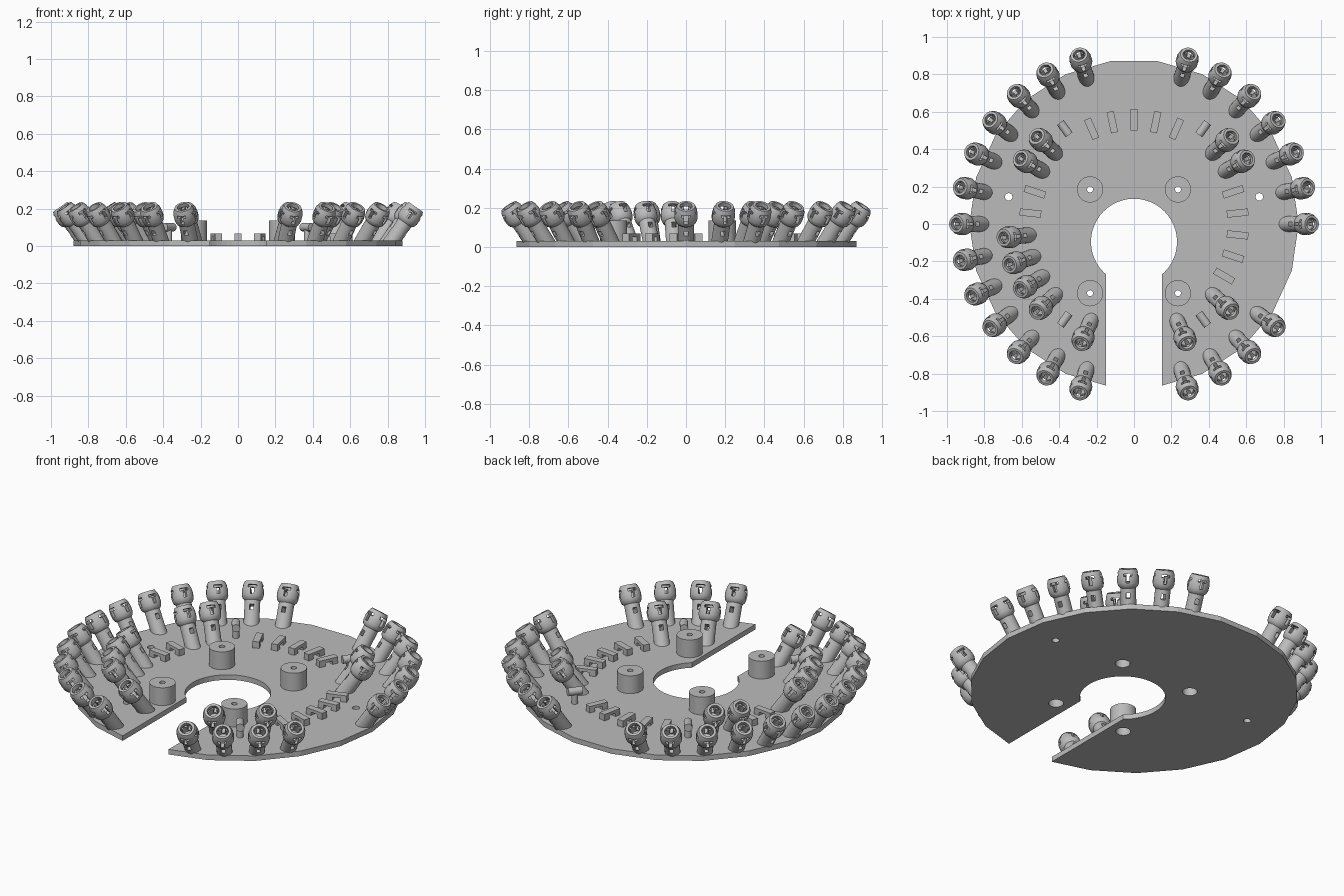
import bpy, bmesh, math
from mathutils import Matrix, Vector

if "Cube" in bpy.data.objects:
    bpy.data.objects.remove(bpy.data.objects["Cube"], do_unlink=True)

GREY = (0.5, 0.5, 0.5, 1)
grey = bpy.data.materials.new("mid grey")
grey.use_nodes = True
grey.diffuse_color = GREY
grey.node_tree.nodes["Principled BSDF"].inputs["Base Color"].default_value = GREY

THICK = 0.03
TILT = math.radians(35)


def add_object(name, bm=None, mesh=None):
    if mesh is None:
        bmesh.ops.recalc_face_normals(bm, faces=bm.faces)
        mesh = bpy.data.meshes.new(name)
        bm.to_mesh(mesh)
        bm.free()
        mesh.materials.append(grey)
    ob = bpy.data.objects.new(name, mesh)
    bpy.context.collection.objects.link(ob)
    return ob


def cylinder(bm, r, z0, z1, x=0, y=0, seg=32, turn=Matrix()):
    at = Matrix.Translation((x, y, (z0 + z1) / 2)) @ turn
    bmesh.ops.create_cone(bm, cap_ends=True, segments=seg, radius1=r, radius2=r,
                          depth=z1 - z0, matrix=at)


def box(bm, size, centre):
    bmesh.ops.create_cube(bm, size=1, matrix=Matrix.Translation(centre) @ Matrix.Diagonal((*size, 1)))


def cut(ob, builders):
    """Subtract each built shape, then bake the result."""
    cutters = []
    for build in builders:
        bm = bmesh.new()
        build(bm)
        c = add_object("cutter", bm)
        c.hide_render = True
        m = ob.modifiers.new("cut", "BOOLEAN")
        m.object, m.solver = c, "EXACT"
        cutters.append(c)
    bpy.context.view_layer.update()
    baked = bpy.data.meshes.new_from_object(ob.evaluated_get(bpy.context.evaluated_depsgraph_get()))
    ob.modifiers.clear()
    ob.data = baked
    for c in cutters:
        bpy.data.objects.remove(c, do_unlink=True)


def smooth(ob):
    bpy.ops.object.select_all(action="DESELECT")
    ob.select_set(True)
    bpy.context.view_layer.objects.active = ob
    bpy.ops.object.shade_smooth_by_angle(angle=math.radians(35))


# Base plate: 22-sided disc with a keyhole opening to the front
bm = bmesh.new()
cylinder(bm, 0.88, 0, THICK, seg=22, turn=Matrix.Rotation(math.pi / 2, 4, "Z"))
plate = add_object("base_plate", bm)
MOUNTS = [(x, y) for x in (-0.235, 0.235) for y in (0.185, -0.37)]
cuts = [lambda b: cylinder(b, 0.23, -0.1, 0.2, y=-0.095, seg=48),
        lambda b: box(b, (0.3, 0.9, 0.3), (0, -0.65, 0))]
cuts += [lambda b, p=p: cylinder(b, 0.04, -0.1, 0.2, *p) for p in MOUNTS]
cuts += [lambda b, x=x: cylinder(b, 0.02, -0.1, 0.2, x, 0.145) for x in (-0.67, 0.67)]
cut(plate, cuts)

# Standoffs, counterbored from below with a screw hole on top
for i, (x, y) in enumerate(MOUNTS):
    bm = bmesh.new()
    cylinder(bm, 0.07, THICK, 0.135, x, y)
    ob = add_object(f"standoff_{i + 1}", bm)
    cut(ob, [lambda b: cylinder(b, 0.04, -0.1, 0.1, x, y),
             lambda b: cylinder(b, 0.016, 0.05, 0.3, x, y, seg=20)])
    smooth(ob)

# Lamp post: turned profile with a hollow round head
profile = [(0, 0), (0.042, 0), (0.042, 0.115), (0.053, 0.125), (0.059, 0.143), (0.06, 0.17),
           (0.056, 0.196), (0.046, 0.218), (0.032, 0.218), (0.032, 0.135), (0, 0.135)]
bm = bmesh.new()
verts = [bm.verts.new((r, 0, z)) for r, z in profile]
edges = [bm.edges.new(pair) for pair in zip(verts, verts[1:])]
bmesh.ops.spin(bm, geom=verts + edges, cent=(0, 0, 0), axis=(0, 0, 1),
               angle=math.tau, steps=24, use_duplicate=False)
bmesh.ops.remove_doubles(bm, verts=bm.verts, dist=0.0005)
for v in bm.verts:  # bevel the foot so it sits flat in the plate
    if v.co.z < 0.001:
        v.co.z = (math.sin(TILT) * v.co.x - 0.01) / math.cos(TILT)
post = add_object("lamp_post", bm)
cut(post, [lambda b: box(b, (0.2, 0.022, 0.03), (0, 0, 0.075)),      # post window
           lambda b: box(b, (0.2, 0.046, 0.014), (0, 0, 0.188)),     # T-shaped head windows
           lambda b: box(b, (0.2, 0.018, 0.04), (0, 0, 0.165)),
           lambda b: box(b, (0.046, 0.2, 0.014), (0, 0, 0.188)),
           lambda b: box(b, (0.018, 0.2, 0.04), (0, 0, 0.165))])
smooth(post)
post_mesh = post.data
bpy.data.objects.remove(post, do_unlink=True)


def radial(ob, degrees, radius, z, tilt=0.0):
    turn = Matrix.Rotation(math.radians(degrees), 4, "Z")
    ob.matrix_world = turn @ Matrix.Translation((radius, 0, z)) @ Matrix.Rotation(tilt, 4, "Y")


# Outer and inner rings of lamp posts
outer = [a for a in range(0, 360, 12) if a not in (84, 96, 264, 276, 336, 348)]
inner = (30, 42, 138, 150, 186, 198, 210, 222, 246, 294, 318)
for ring, angles, foot in (("outer", outer, 0.826), ("inner", inner, 0.576)):
    for a in angles:
        radial(add_object(f"{ring}_lamp_post_{a}", mesh=post_mesh), a, foot, THICK, TILT)

# Small wire bridges in the free places of the inner ring
bm = bmesh.new()
box(bm, (0.115, 0.038, 0.018), (0, 0, 0.029))
for side in (-1, 1):
    box(bm, (0.035, 0.038, 0.02), (side * 0.04, 0, 0.01))
bridge_mesh = None
for a in (6, 18, 66, 78, 90, 102, 114, 162, 174, 330, 342, 354):
    ob = add_object(f"wire_bridge_{a}", bm, bridge_mesh)
    bridge_mesh = ob.data
    radial(ob, a, 0.557, THICK)

# Raised pegs, each a stem carrying a short radial barrel
bm = bmesh.new()
cylinder(bm, 0.018, -0.005, 0.07, seg=16)
cylinder(bm, 0.0225, 0.03, 0.11, seg=20, turn=Matrix.Rotation(math.pi / 2, 4, "Y"))
peg_mesh = None
for a in (54, 126, 234, 306):
    ob = add_object(f"peg_{a}", bm, peg_mesh)
    if peg_mesh is None:
        smooth(ob)
    peg_mesh = ob.data
    radial(ob, a, 0.63, THICK)
